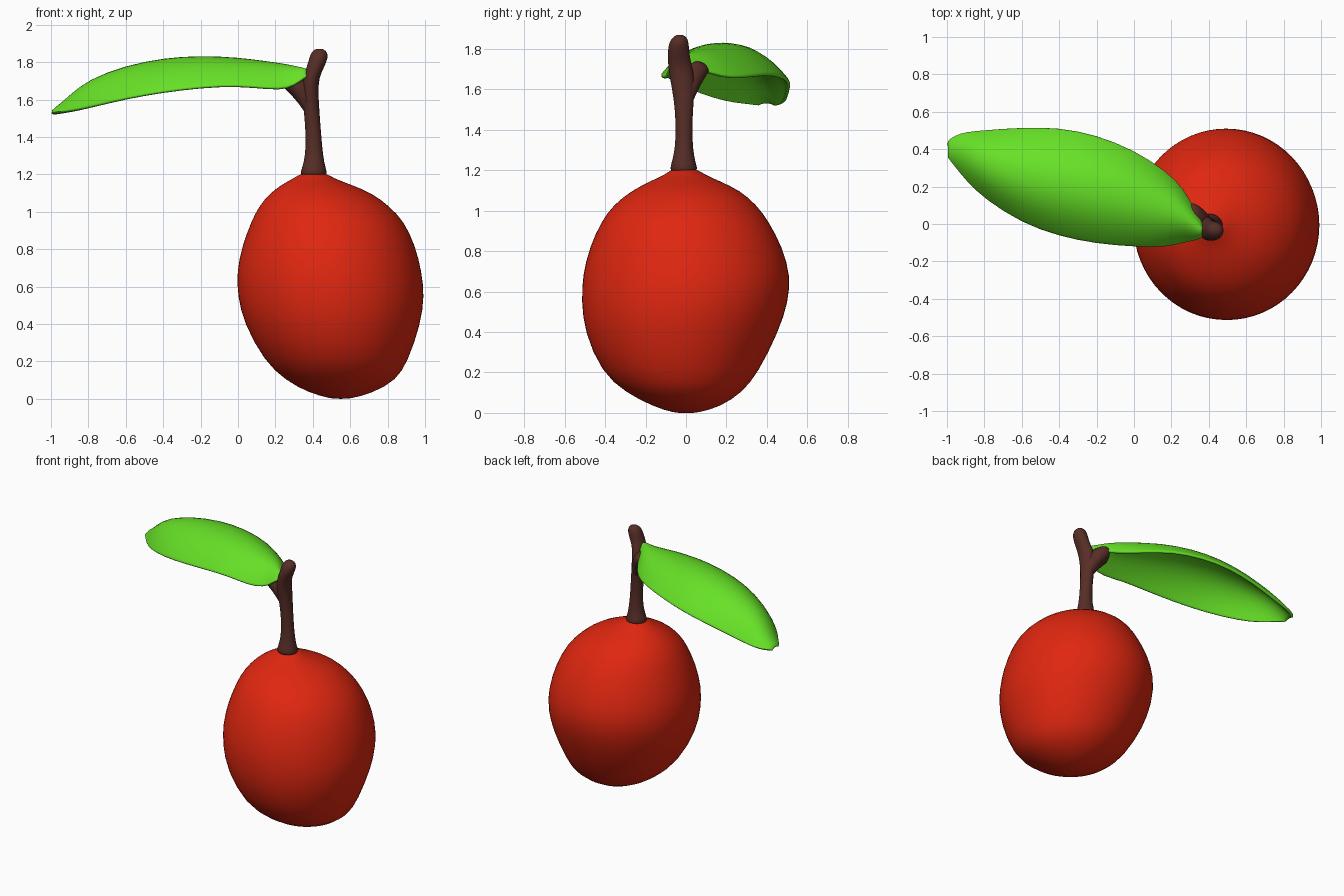
import bpy, bmesh, math
from mathutils import Vector

if "Cube" in bpy.data.objects:
    bpy.data.objects.remove(bpy.data.objects["Cube"])


def material(name, rgb):
    m = bpy.data.materials.new(name)
    m.diffuse_color = (*rgb, 1)
    m.use_nodes = True
    m.node_tree.nodes["Principled BSDF"].inputs["Base Color"].default_value = m.diffuse_color
    return m


RED = material("fruit red", (0.74, 0.02, 0.005))
BROWN = material("bark brown", (0.095, 0.027, 0.02))
GREEN = material("leaf green", (0.135, 0.76, 0.02))


def make(name, rings, mat, closed, thickness=0):
    """Skin a list of point rings; closed rings get capped ends."""
    bm = bmesh.new()
    rows = [[bm.verts.new(p) for p in r] for r in rings]
    n = len(rows[0])
    for a, b in zip(rows, rows[1:]):
        for i in range(n if closed else n - 1):
            j = (i + 1) % n
            bm.faces.new((a[i], a[j], b[j], b[i]))
    if closed:
        for row in (rows[0], rows[-1]):
            c = bm.verts.new(sum((v.co for v in row), Vector()) / n)
            for i in range(n):
                bm.faces.new((row[i], row[(i + 1) % n], c))
    bmesh.ops.recalc_face_normals(bm, faces=bm.faces)
    if not closed and sum(f.normal.z for f in bm.faces) < 0:
        bmesh.ops.reverse_faces(bm, faces=bm.faces)
    for f in bm.faces:
        f.smooth = True
    me = bpy.data.meshes.new(name)
    bm.to_mesh(me)
    bm.free()
    me.materials.append(mat)
    ob = bpy.data.objects.new(name, me)
    bpy.context.collection.objects.link(ob)
    if thickness:
        s = ob.modifiers.new("thickness", "SOLIDIFY")
        s.thickness = thickness
        s.offset = -1
    ob.modifiers.new("smooth", "SUBSURF").levels = 1
    ob.modifiers["smooth"].render_levels = 1
    return ob


def level_ring(z, x0, x1, y0, y1, n):
    """Horizontal oval that fills the given extents."""
    cx, cy, rx, ry = (x0 + x1) / 2, (y0 + y1) / 2, (x1 - x0) / 2, (y1 - y0) / 2
    return [Vector((cx + rx * math.cos(2 * math.pi * i / n),
                    cy + ry * math.sin(2 * math.pi * i / n), z)) for i in range(n)]


# Fruit: z, x min, x max, y min, y max
fruit = [
    (0.0, 0.50, 0.60, -0.06, 0.06), (0.03, 0.38, 0.72, -0.16, 0.17),
    (0.10, 0.25, 0.85, -0.30, 0.28), (0.20, 0.14, 0.91, -0.42, 0.36),
    (0.40, 0.03, 0.98, -0.505, 0.46), (0.55, -0.005, 1.0, -0.52, 0.51),
    (0.68, -0.01, 0.985, -0.515, 0.52), (0.82, 0.02, 0.95, -0.48, 0.48),
    (0.95, 0.07, 0.89, -0.42, 0.41), (1.03, 0.11, 0.81, -0.36, 0.35),
    (1.10, 0.17, 0.72, -0.27, 0.27), (1.15, 0.24, 0.59, -0.17, 0.16),
    (1.18, 0.30, 0.51, -0.10, 0.09), (1.205, 0.335, 0.475, -0.075, 0.06)]
make("fruit", [level_ring(*r, 32) for r in fruit], RED, True)

# Stem
stem = [
    (1.19, 0.325, 0.485, -0.085, 0.065), (1.23, 0.34, 0.47, -0.075, 0.05),
    (1.30, 0.36, 0.455, -0.055, 0.035), (1.42, 0.362, 0.445, -0.05, 0.03),
    (1.55, 0.35, 0.435, -0.06, 0.04), (1.65, 0.34, 0.43, -0.08, 0.045),
    (1.72, 0.35, 0.435, -0.09, 0.03), (1.77, 0.365, 0.46, -0.092, 0.018),
    (1.82, 0.38, 0.482, -0.088, 0.015), (1.85, 0.39, 0.48, -0.075, 0.01),
    (1.87, 0.41, 0.46, -0.05, -0.01)]
make("stem", [level_ring(*r, 16) for r in stem], BROWN, True)

# Short side branch flaring into the leaf: centre, half width, half height
branch = [((0.41, -0.01, 1.50), 0.03, 0.03), ((0.385, -0.005, 1.57), 0.05, 0.045),
          ((0.35, 0.005, 1.64), 0.075, 0.06), ((0.31, 0.015, 1.69), 0.095, 0.065),
          ((0.27, 0.03, 1.71), 0.10, 0.05)]
rings = []
for k, (c, w, h) in enumerate(branch):
    a, b = branch[max(k - 1, 0)][0], branch[min(k + 1, len(branch) - 1)][0]
    d = (Vector(b) - Vector(a)).normalized()
    side = d.cross(Vector((0, 0, 1))).normalized()
    up = side.cross(d)
    rings.append([Vector(c) + side * w * math.cos(i * math.pi / 8) + up * h * math.sin(i * math.pi / 8)
                  for i in range(16)])
make("stem_branch", rings, BROWN, True)

# Leaf, arched across its width: x, y min, y max, crest z, edge z
leaf = [
    (0.375, -0.07, 0.0, 1.765, 1.73), (0.33, -0.09, 0.07, 1.775, 1.70),
    (0.27, -0.10, 0.19, 1.79, 1.66), (0.17, -0.13, 0.29, 1.805, 1.66),
    (0.0, -0.125, 0.40, 1.828, 1.68), (-0.2, -0.11, 0.48, 1.838, 1.67),
    (-0.4, -0.07, 0.52, 1.825, 1.645), (-0.6, 0.0, 0.52, 1.785, 1.61),
    (-0.8, 0.13, 0.505, 1.71, 1.56), (-0.9, 0.23, 0.495, 1.625, 1.54),
    (-0.96, 0.31, 0.475, 1.57, 1.535), (-1.003, 0.36, 0.44, 1.54, 1.53)]
rings = []
for x, y0, y1, top, edge in leaf:
    row = []
    for i in range(13):
        t = math.sin((i / 12 - 0.5) * math.pi)
        row.append(Vector((x, (y0 + y1) / 2 + t * (y1 - y0) / 2,
                           edge + (top - edge) * (1 - abs(t) ** 2.2))))
    rings.append(row)
make("leaf", rings, GREEN, False, 0.02)
